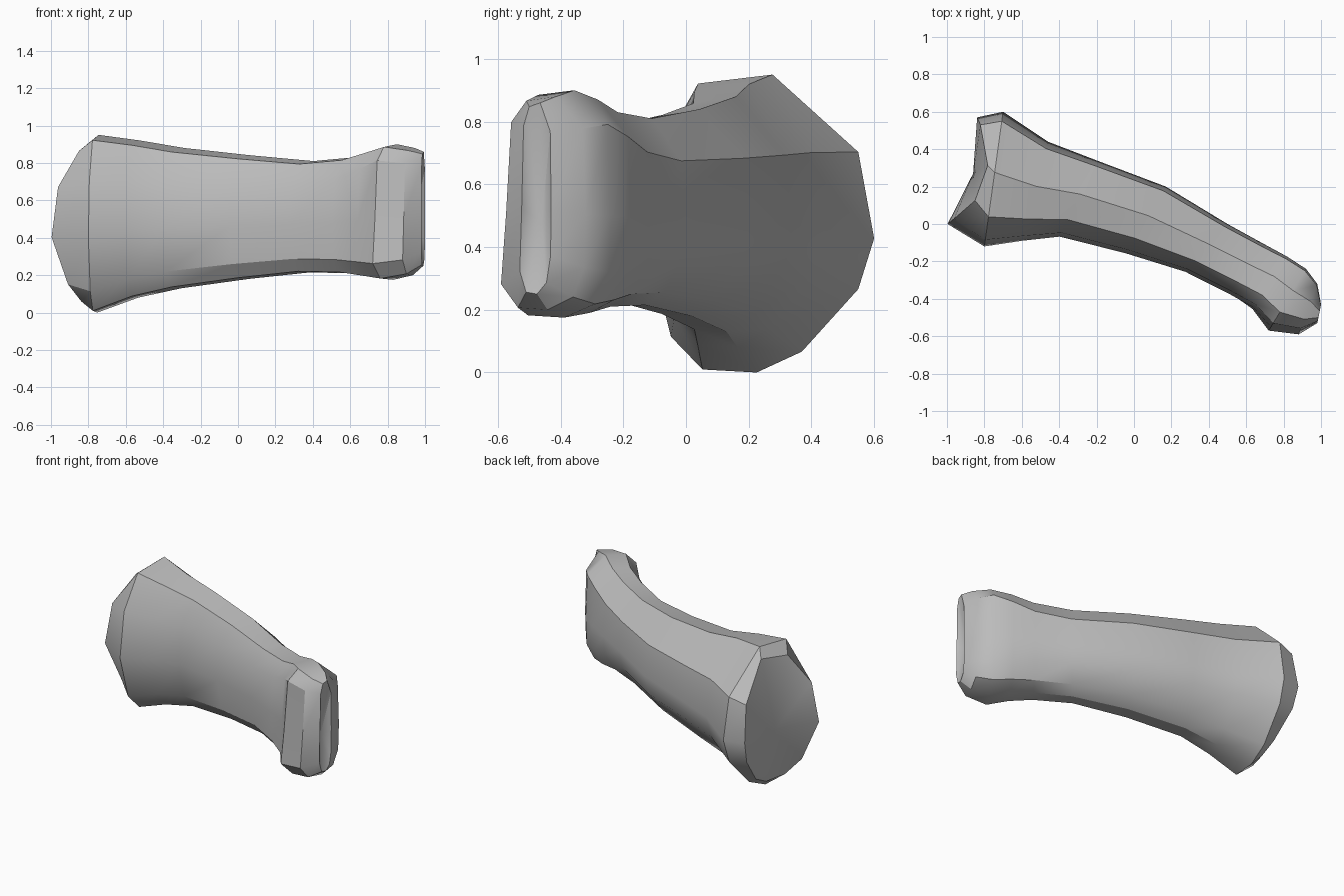
import bpy
import bmesh
from mathutils import Vector

default = bpy.data.objects.get("Cube")
if default:
    bpy.data.objects.remove(default, do_unlink=True)


def make_material(name, colour):
    mat = bpy.data.materials.new(name)
    mat.use_nodes = True
    mat.diffuse_color = colour
    mat.node_tree.nodes["Principled BSDF"].inputs["Base Color"].default_value = colour
    return mat


# Cross-sections as (front to back, bottom to top) fractions
ROUND = [(0, .42), (.05, .74), (.22, .97), (.55, 1), (.93, .74), (1, .45),
         (.93, .28), (.68, .07), (.48, 0), (.24, .01), (.1, .12)]
BOXY = [(.06, .45), (.12, .88), (.3, .98), (.65, 1), (.97, .85), (1, .45),
        (.98, .2), (.85, .06), (.55, 0), (.2, .01), (0, .12)]

# Stations along the bone: front xy, back xy, bottom and top z, boxiness, rim lean
STATIONS = [
    ((-1, 0), (-.84, .57), .05, .89, 0, .13),
    ((-.8, -.12), (-.7, .6), 0, .95, 0, 0),
    ((-.6, -.09), (-.46, .44), .08, .92, 0, 0),
    ((-.4, -.07), (-.2, .34), .13, .88, .1, 0),
    ((-.05, -.16), (.17, .2), .18, .84, .2, 0),
    ((.27, -.26), (.5, 0), .215, .81, .3, 0),
    ((.5, -.38), (.7, -.11), .21, .83, .5, 0),
    ((.63, -.46), (.82, -.175), .19, .87, .8, 0),
    ((.72, -.57), (.92, -.24), .175, .9, 1, 0),
    ((.88, -.59), (.98, -.32), .2, .88, 1, 0),
    ((.98, -.53), (1, -.43), .25, .86, 1, 0),
]


def section(front, back, low, high, boxiness, lean):
    """Points of one cross-section, blended between the two profiles."""
    points = []
    for soft, square in zip(ROUND, BOXY):
        u, v = Vector(soft).lerp(Vector(square), boxiness)
        x, y = Vector(front).lerp(Vector(back), u)
        x += lean * (2 * v - 1) ** 2
        points.append((x, y, low + v * (high - low)))
    return points


def bridge(bm, ring_a, ring_b):
    for i in range(len(ring_a)):
        j = (i + 1) % len(ring_a)
        bm.faces.new((ring_a[i], ring_a[j], ring_b[j], ring_b[i]))


def dish(bm, ring, centre):
    """Close an end with a shallow joint hollow."""
    hub = bm.verts.new(centre)
    for i in range(len(ring)):
        bm.faces.new((ring[i], ring[(i + 1) % len(ring)], hub))


# Bone: shaft, wide joint end and narrow grooved end in one skin
bm = bmesh.new()
rings = [[bm.verts.new(p) for p in section(*s)] for s in STATIONS]
for a, b in zip(rings, rings[1:]):
    bridge(bm, a, b)
dish(bm, rings[0], (-.86, .27, .42))
dish(bm, rings[-1], (.94, -.46, .48))
bmesh.ops.recalc_face_normals(bm, faces=bm.faces)

mesh = bpy.data.meshes.new("finger_bone")
bm.to_mesh(mesh)
bm.free()
bone = bpy.data.objects.new("finger_bone", mesh)
bpy.context.collection.objects.link(bone)
mesh.materials.append(make_material("bone_grey", (.5, .5, .5, 1)))

# Smooth skin with crisp creases
bpy.ops.object.select_all(action="DESELECT")
bone.select_set(True)
bpy.context.view_layer.objects.active = bone
bpy.ops.object.shade_smooth_by_angle()
